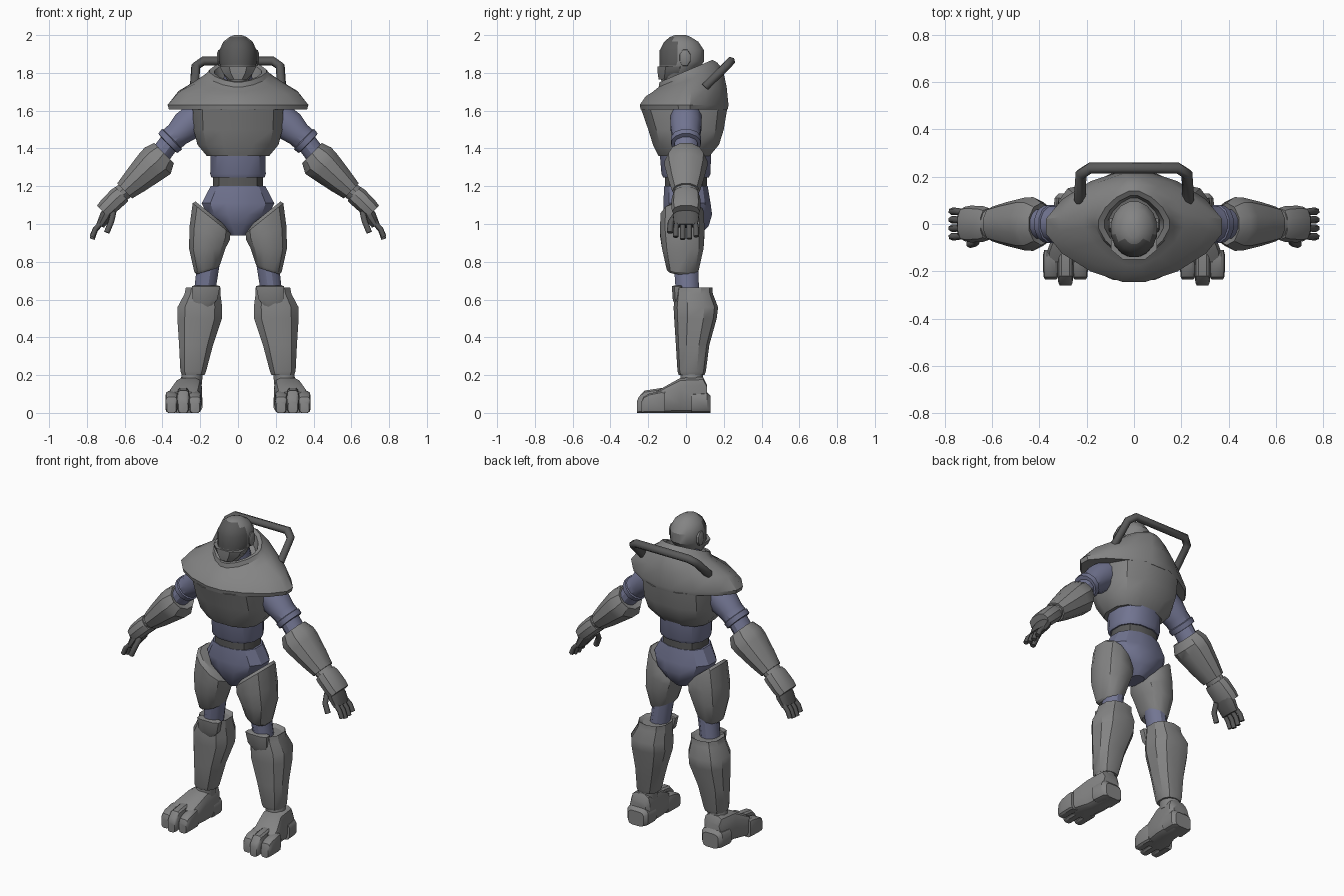
import bpy, bmesh
from math import sin, cos, pi, radians, copysign
from mathutils import Vector

cube = bpy.data.objects.get("Cube")
if cube:
    bpy.data.objects.remove(cube, do_unlink=True)


def material(name, red, green, blue):
    mat = bpy.data.materials.new(name)
    mat.use_nodes = True
    colour = (red, green, blue, 1)
    mat.diffuse_color = colour
    mat.node_tree.nodes["Principled BSDF"].inputs["Base Color"].default_value = colour
    return mat


armour = material("armour grey", .23, .23, .23)
dark = material("dark grey", .1, .1, .1)
suit = material("blue suit", .17, .18, .29)


def loft(name, mat, rings, sides=12, power=2, side=1):
    """Skin closed superellipse rings, each given as centre, u and v half axes."""
    bm = bmesh.new()
    loops = []
    reach = cos(pi / sides) ** (2 / power)
    for centre, u, v in rings:
        loop = []
        for k in range(sides):
            angle = 2 * pi * (k + .5) / sides
            a, b = (copysign(abs(t) ** (2 / power), t) / reach for t in (cos(angle), sin(angle)))
            point = Vector(centre) + Vector(u) * a + Vector(v) * b
            point.x *= side
            loop.append(bm.verts.new(point))
        loops.append(loop)
    for low, high in zip(loops, loops[1:]):
        for k in range(sides):
            j = (k + 1) % sides
            bm.faces.new((low[k], low[j], high[j], high[k]))
    bm.faces.new(loops[0])
    bm.faces.new(loops[-1])
    bmesh.ops.recalc_face_normals(bm, faces=bm.faces)
    mesh = bpy.data.meshes.new(name)
    bm.to_mesh(mesh)
    bm.free()
    mesh.materials.append(mat)
    obj = bpy.data.objects.new(name, mesh)
    bpy.context.collection.objects.link(obj)
    bpy.ops.object.select_all(action="DESELECT")
    obj.select_set(True)
    bpy.context.view_layer.objects.active = obj
    bpy.ops.object.shade_smooth_by_angle(angle=radians(32))
    return obj


def column(name, mat, rows, **options):
    """Upright part: rows of x, y, z, x radius, y radius, x slope, y slope."""
    rings = []
    for row in rows:
        x, y, z, rx, ry, slope_x, slope_y = (*row, 0, 0)[:7]
        rings.append(((x, y, z), (rx, 0, rx * slope_x), (0, ry, ry * slope_y)))
    return loft(name, mat, rings, **options)


def limb(name, mat, axis, rows, y=0, **options):
    """Slanted part: rows of x, z, radius in the slant plane, y radius."""
    across = Vector((-axis[1], 0, axis[0])).normalized()
    rings = [((x, y, z), across * r, (0, ry, 0)) for x, z, r, ry in rows]
    return loft(name, mat, rings, **options)


def shoe(name, mat, rows, **options):
    """Part lying on the ground: rows of x, y, half width, height."""
    rings = [((x, y, h / 2), (w, 0, 0), (0, 0, h / 2)) for x, y, w, h in rows]
    return loft(name, mat, rings, power=4, **options)


def tube(name, mat, points, radius):
    curve = bpy.data.curves.new(name, "CURVE")
    curve.dimensions = "3D"
    curve.bevel_depth = radius
    curve.bevel_resolution = 1
    curve.use_fill_caps = True
    spline = curve.splines.new("POLY")
    spline.points.add(len(points) - 1)
    for target, point in zip(spline.points, points):
        target.co = (*point, 1)
    curve.materials.append(mat)
    bpy.context.collection.objects.link(bpy.data.objects.new(name, curve))


# Head with a dark visor on its front faces
head = column("head", armour, [
    (0, -.07, 1.755, .05, .06), (0, -.05, 1.79, .075, .09), (0, -.03, 1.84, .096, .11),
    (0, -.022, 1.86, .098, .117), (0, -.022, 1.92, .098, .117), (0, -.025, 1.965, .078, .09),
    (0, -.03, 1.99, .045, .055), (0, -.03, 2, .02, .03)], sides=16)
head.data.materials.append(dark)
for face in head.data.polygons:
    if face.center.y < -.06 and 1.84 < face.center.z < 1.985:
        face.material_index = 1
column("neck", suit, [(0, .01, 1.68, .085, .08), (0, -.02, 1.83, .07, .07)])
column("jaw_guard", armour, [(0, -.09, 1.765, .045, .055), (0, -.075, 1.8, .08, .075),
                             (0, -.07, 1.835, .098, .08)], sides=8, power=2.4)

# Shoulder mantle with a tilted collar, and the chest below it
column("shoulder_mantle", armour, [
    (0, 0, 1.61, .2, .18), (0, -.01, 1.605, .365, .23), (0, -.01, 1.63, .373, .235),
    (0, 0, 1.7, .315, .215, 0, .12), (0, .01, 1.76, .21, .185, 0, .32),
    (0, .01, 1.79, .165, .155, 0, .42), (0, 0, 1.81, .15, .14, 0, .42),
    (0, 0, 1.805, .125, .12, 0, .42), (0, 0, 1.74, .11, .11, 0, .42)], sides=16, power=1.6)
column("chest_armour", armour, [
    (0, -.01, 1.36, .165, .135), (0, 0, 1.42, .215, .175), (0, 0, 1.5, .235, .2),
    (0, -.01, 1.61, .24, .228)], power=2.6)

# Waist, belt and hips
column("abdomen", suit, [(0, 0, 1.245, .14, .12), (0, 0, 1.265, .147, .13),
                         (0, -.005, 1.42, .145, .138)], power=2.4)
column("belt", dark, [(0, 0, 1.19, .132, .112), (0, 0, 1.25, .132, .112)], power=2.4)
column("pelvis", suit, [
    (0, 0, .94, .045, .07), (0, .01, .99, .1, .11), (0, .01, 1.05, .165, .128),
    (0, .005, 1.11, .192, .125), (0, 0, 1.2, .145, .115)], power=2.3)

# Bar behind the shoulders
bar = [(.23, .1, 1.725), (.224, .212, 1.835), (.185, .237, 1.862)]
tube("back_bar", dark, bar + [(-x, y, z) for x, y, z in reversed(bar)], .025)

for label, side in (("left", 1), ("right", -1)):
    def part(maker, name, *data, **options):
        return maker(f"{label}_{name}", *data, side=side, **options)

    # Ear cover
    part(loft, "ear_cover", armour, [((x, -.005, 1.88), (0, r, 0), (0, 0, r * 1.5))
                                     for x, r in ((.08, .03), (.104, .028), (.11, .018))], sides=8)

    # Upper arm with a rolled sleeve
    slope = (.7, -.68)
    part(limb, "upper_arm", suit, slope, [
        (.2, 1.58, .08, .08), (.27, 1.52, .085, .083), (.32, 1.475, .068, .075),
        (.355, 1.445, .068, .073)])
    part(limb, "sleeve_hem", suit, slope, [
        (.345, 1.453, .06, .07), (.35, 1.448, .076, .08), (.372, 1.427, .072, .077),
        (.374, 1.425, .05, .05)])
    part(limb, "elbow", suit, slope, [(.36, 1.435, .055, .062), (.43, 1.34, .055, .062)])

    # Forearm armour and flared wrist guard
    part(limb, "forearm_armour", armour, slope, [
        (.398, 1.37, .055, .06), (.392, 1.375, .075, .085), (.425, 1.335, .098, .108),
        (.46, 1.305, .092, .107), (.54, 1.23, .073, .088), (.6, 1.175, .056, .07)], sides=10)
    part(limb, "wrist_band", armour, slope, [(.595, 1.18, .046, .06), (.63, 1.15, .046, .06)])
    part(limb, "wrist_guard", armour, slope, [
        (.615, 1.16, .05, .065), (.635, 1.143, .053, .072), (.69, 1.09, .05, .075),
        (.715, 1.065, .045, .07)], sides=10, power=2.5)

    # Hand, fingers and thumb
    part(limb, "palm", dark, (.45, -.89), [
        (.675, 1.09, .03, .05), (.7, 1.04, .033, .068), (.73, .99, .022, .062)], power=2.6)
    for k in range(4):
        y = (k - 1.5) * .036
        drop = .012 * abs(k - 1.4)
        tube(f"{label}_finger_{k + 1}", dark, [
            (side * .72, y * .9, 1.01), (side * .755, y, .965 + drop / 2),
            (side * .772, y, .915 + drop)], .015)
    tube(f"{label}_thumb", dark, [(side * .66, -.045, 1.06), (side * .672, -.08, 1.01),
                                  (side * .695, -.085, .955)], .017)

    # Thigh shell, knee and shin
    part(column, "thigh_armour", armour, [
        (.165, -.015, .75, .055, .075, -.3), (.163, -.017, .765, .068, .085, -.3),
        (.163, -.017, .87, .096, .11), (.15, -.02, .95, .107, .118, .3),
        (.14, -.02, 1.03, .1, .115, .8), (.145, -.01, 1.055, .08, .1, .8)], power=2.4)
    part(column, "knee", suit, [(.185, .01, .58, .055, .06), (.155, 0, .8, .06, .065)])
    part(column, "shin_armour", armour, [
        (.237, .03, .2, .06, .065), (.237, .03, .22, .068, .072), (.222, .035, .36, .09, .085),
        (.203, .05, .5, .118, .108), (.202, .052, .56, .118, .113), (.188, .043, .63, .095, .095),
        (.184, .043, .665, .092, .092), (.184, .043, .65, .07, .07)], sides=10, power=2.4)
    part(column, "knee_plate", armour, [
        (.18, -.035, .56, .035, .02), (.175, -.04, .6, .065, .03), (.17, -.045, .67, .075, .03),
        (.17, -.04, .675, .06, .02)], sides=8, power=3)
    part(column, "ankle", armour, [(.25, .03, .15, .058, .06), (.24, .03, .22, .055, .06)])

    # Boot, heel cup and three toe lobes
    part(shoe, "boot", armour, [
        (.263, .11, .055, .15), (.258, .09, .065, .19), (.263, -.03, .072, .185),
        (.285, -.12, .085, .135), (.288, -.16, .08, .11)])
    part(shoe, "heel_cup", armour, [
        (.263, .13, .055, .09), (.263, .11, .073, .11), (.266, .03, .077, .105)])
    for k, name in enumerate(("inner", "middle", "outer")):
        x = .29 + (k - 1) * .062
        tip = -.26 if k == 1 else -.235
        height = .128 if k == 1 else .112
        part(shoe, f"{name}_toe", armour, [
            (x, -.11, .028, height), (x, -.13, .033, height + .004),
            (x, tip + .04, .033, height - .01), (x, tip + .01, .03, .085), (x, tip, .024, .06)])
